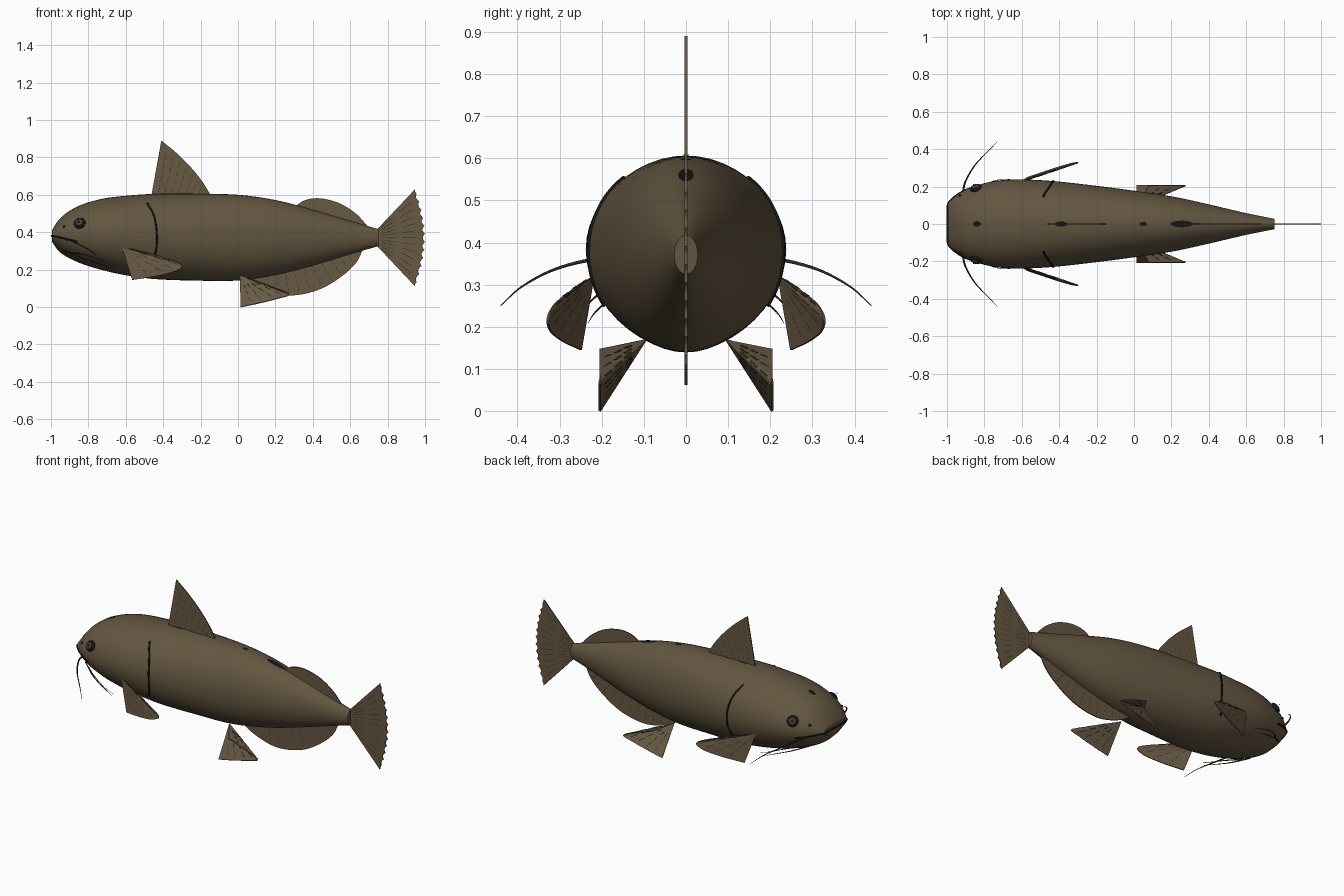
import bpy, bmesh, math
from mathutils import Vector as V

if "Cube" in bpy.data.objects:
    bpy.data.objects.remove(bpy.data.objects["Cube"])


def mat(name, r, g, b):
    m = bpy.data.materials.new(name)
    m.diffuse_color = (r, g, b, 1)
    m.use_nodes = True
    m.node_tree.nodes["Principled BSDF"].inputs["Base Color"].default_value = m.diffuse_color
    return m


SKIN = mat("olive skin", .125, .093, .052)
FIN = mat("fin brown", .135, .098, .057)
RAY = mat("dark ray", .03, .024, .016)
DARK = mat("near black", .008, .008, .008)
IRIS = mat("iris brown", .07, .052, .028)
GLINT = mat("eye glint", .3, .3, .28)

# body stations: x, top z, bottom z, half width
ST = [(-.995, .41, .35, .11), (-.96, .465, .30, .145), (-.90, .515, .26, .185), (-.82, .553, .226, .213),
      (-.72, .58, .196, .233), (-.60, .595, .170, .238), (-.45, .605, .15, .231), (-.25, .606, .142, .21),
      (0, .60, .142, .178), (.2, .572, .172, .148), (.4, .52, .222, .105), (.6, .46, .283, .058),
      (.75, .417, .325, .028)]


def section(x):
    """Smoothly interpolated top, bottom and half width at x."""
    i = max(k for k in range(len(ST) - 1) if k == 0 or ST[k][0] <= x)
    a, b = ST[i], ST[i + 1]
    p, q = ST[max(i - 1, 0)], ST[min(i + 2, len(ST) - 1)]
    d = b[0] - a[0]
    t = min(max((x - a[0]) / d, 0), 1)
    out = []
    for k in (1, 2, 3):
        m0 = (b[k] - p[k]) / (b[0] - p[0]) * d
        m1 = (q[k] - a[k]) / (q[0] - a[0]) * d
        out.append((2*t**3 - 3*t*t + 1)*a[k] + (t**3 - 2*t*t + t)*m0 + (3*t*t - 2*t**3)*b[k] + (t**3 - t*t)*m1)
    return out


def skin(x, z, side=1, off=0.0):
    """Point on the body flank at x and height z."""
    zt, zb, w = section(x)
    s = (z - (zt + zb) / 2) / ((zt - zb) / 2)
    return V((x, side * (w * math.sqrt(max(0, 1 - s * s)) + off), z))


def finish(bm, name, material, smooth=True):
    bmesh.ops.recalc_face_normals(bm, faces=bm.faces)
    me = bpy.data.meshes.new(name)
    bm.to_mesh(me)
    bm.free()
    ob = bpy.data.objects.new(name, me)
    bpy.context.collection.objects.link(ob)
    me.materials.append(material)
    if smooth:
        for p in me.polygons:
            p.use_smooth = True
    return ob


def tube(name, paths, radius, material, taper=False):
    """One curve object made of round strands."""
    cu = bpy.data.curves.new(name, 'CURVE')
    cu.dimensions = '3D'
    cu.bevel_depth = radius
    cu.bevel_resolution = 1
    cu.use_fill_caps = True
    for path in paths:
        sp = cu.splines.new('POLY')
        sp.points.add(len(path) - 1)
        for i, p in enumerate(path):
            sp.points[i].co = (*p, 1)
            sp.points[i].radius = 1 - .85 * i / (len(path) - 1) if taper else 1
    cu.materials.append(material)
    ob = bpy.data.objects.new(name, cu)
    bpy.context.collection.objects.link(ob)


def curve(pts, n=16):
    """Catmull-Rom path through a few points."""
    P = [V(p) for p in pts]
    P = [2 * P[0] - P[1]] + P + [2 * P[-1] - P[-2]]
    out = []
    for i in range(1, len(P) - 2):
        a, b, c, d = P[i-1:i+3]
        for k in range(n):
            t = k / n
            out.append(.5 * (2*b + (c - a)*t + (2*a - 5*b + 4*c - d)*t*t + (3*b - a - 3*c + d)*t**3))
    return out + [P[-2]]


def fin(name, root, rim, rays, thick=.006, dash=(.15, .92, 1)):
    """Thin plate between a root line and a rim line of equal length, with dashed rays."""
    bm = bmesh.new()
    A = [bm.verts.new(p) for p in root]
    B = [bm.verts.new(p) for p in rim]
    for i in range(len(A) - 1):
        bm.faces.new((A[i], A[i+1], B[i+1], B[i]))
    bmesh.ops.remove_doubles(bm, verts=bm.verts, dist=1e-5)
    ob = finish(bm, name, FIN, False)
    so = ob.modifiers.new("thickness", 'SOLIDIFY')
    so.thickness, so.offset = thick, 0
    paths = []
    s, e, n = dash
    for k in range(1, rays):
        i = round(k * (len(root) - 1) / rays)
        a, b = V(root[i]), V(rim[i])
        for j in range(n):
            paths.append([a.lerp(b, s + (e - s) * (j + .1) / n), a.lerp(b, s + (e - s) * (j + .75) / n)])
    tube(name + "_rays", paths, thick * .62, RAY)


# body
bm = bmesh.new()
N, prev = 48, None
xs = [-.995 + 1.745 * i / 70 for i in range(71)]
for x in xs:
    zt, zb, w = section(x)
    ring = [bm.verts.new((x, w * math.cos(2*math.pi*k/N), (zt+zb)/2 + (zt-zb)/2 * math.sin(2*math.pi*k/N)))
            for k in range(N)]
    if prev:
        for k in range(N):
            bm.faces.new((prev[k], prev[(k+1) % N], ring[(k+1) % N], ring[k]))
    else:
        first = ring
    prev = ring
bm.faces.new(first)
bm.faces.new(prev)
body = finish(bm, "body", SKIN)
body.data.polygons[-1].use_smooth = body.data.polygons[-2].use_smooth = False


# median fins
def lerp_line(a, b, n):
    return [V(a).lerp(V(b), i / (n - 1)) for i in range(n)]


rim = curve([(-.41, 0, .89), (-.33, 0, .825), (-.25, 0, .745), (-.19, 0, .67), (-.15, 0, .605)])
fin("dorsal_fin", lerp_line((-.465, 0, .585), (-.15, 0, .59), len(rim)), rim, 9, dash=(.1, .9, 4))
rim = curve([(.30, 0, .535), (.36, 0, .572), (.44, 0, .581), (.54, 0, .556), (.63, 0, .50), (.695, 0, .43)])
fin("adipose_fin", lerp_line((.30, 0, .525), (.695, 0, .41), len(rim)), rim, 1)
rim = curve([(.02, 0, .155), (.10, 0, .105), (.22, 0, .066), (.33, 0, .066), (.45, 0, .10), (.56, 0, .168),
             (.63, 0, .235), (.665, 0, .30)])
fin("anal_fin", lerp_line((.02, 0, .165), (.665, 0, .31), len(rim)), rim, 14, dash=(.1, .92, 4))

# tail fin with scalloped edge
n, rays = 96, 12
rim = []
for i in range(n + 1):
    s = 2 * i / n - 1
    rim.append(V((1 - .055 * s * s - .012 * abs(math.cos(math.pi * rays * i / n)) * (1 - abs(s) ** 8), 0, .37 + .258 * s)))
fin("tail_fin", lerp_line((.74, 0, .33), (.74, 0, .412), n + 1), rim, rays, dash=(.08, .96, 2))

# paired fins, eyes, nostrils, gills and barbels
for side, tag in ((-1, "right"), (1, "left")):
    def m(*pts):
        return [(x, side * y, z) for x, y, z in pts]

    rim = curve(m((-.565, .25, .145), (-.44, .292, .165), (-.34, .322, .19), (-.298, .328, .22),
                  (-.35, .315, .25), (-.45, .28, .28), (-.54, .25, .30)), 8)
    fin(tag + "_pectoral_fin", [m((-.62, .22, .32))[0]] * len(rim), rim, 8, dash=(.3, .95, 3))
    rim = curve(m((.015, .205, 0), (.11, .205, .02), (.21, .205, .045), (.275, .205, .068), (.19, .205, .105),
                  (.08, .205, .145)), 8)
    fin(tag + "_pelvic_fin", [m((.01, .095, .17))[0]] * len(rim), rim, 8, dash=(.3, .95, 3))

    # eye: socket, iris, pupil, glint as stacked discs
    c = skin(-.845, .447, side)
    e = .01
    dx = skin(-.845 + e, .447, side) - skin(-.845 - e, .447, side)
    dz = skin(-.845, .447 + e, side) - skin(-.845, .447 - e, side)
    nrm = dx.cross(dz).normalized()
    if nrm.y * side < 0:
        nrm = -nrm
    rot = nrm.to_track_quat('Z', 'Y').to_matrix().to_4x4()
    for part, r, off, mt in (("eye_rim", .032, .002, DARK), ("iris", .026, .006, IRIS),
                             ("pupil", .015, .012, DARK), ("glint", .004, .024, GLINT)):
        b = bmesh.new()
        bmesh.ops.create_uvsphere(b, u_segments=20, v_segments=10, radius=r)
        for v in b.verts:
            v.co.z *= .5
        b.transform(rot)
        shift = V((-.005, 0, .007)) if part == "glint" else V()
        bmesh.ops.translate(b, verts=b.verts, vec=c + nrm * off + shift)
        finish(b, tag + "_" + part, mt)
    b = bmesh.new()
    bmesh.ops.create_uvsphere(b, u_segments=10, v_segments=6, radius=.007)
    bmesh.ops.translate(b, verts=b.verts, vec=skin(-.93, .43, side))
    finish(b, tag + "_nostril", DARK)

    gill = curve([(-.485, 0, .555), (-.45, 0, .49), (-.435, 0, .41), (-.435, 0, .32), (-.455, 0, .25)])
    tube(tag + "_gill_line", [[skin(p.x, p.z, side, .001) for p in gill]], .005, DARK)
    tube(tag + "_long_barbel", [curve(m((-.915, .17, .36), (-.90, .23, .358), (-.85, .315, .335),
                                        (-.78, .39, .295), (-.73, .44, .25)))], .006, RAY, True)
    tube(tag + "_chin_barbels", [curve(m((-.93, .12, .30), (-.84, .18, .265), (-.75, .215, .235), (-.68, .232, .21))),
                                 curve(m((-.90, .14, .29), (-.82, .20, .28), (-.73, .235, .25), (-.66, .24, .225)))],
         .004, RAY, True)

# mouth line around the snout
half = [skin(-.86 - .13 * i / 20, .35 + .03 * (i / 20), 1, .001) for i in range(21)]
front = [V((-.997, .10, .38)), V((-.997, -.10, .38))]
tube("mouth_line", [half + front + [V((p.x, -p.y, p.z)) for p in reversed(half)]], .005, DARK)

# dark flecks along the back
bm = bmesh.new()
for x, lx, ly in ((-.84, .022, .015), (-.39, .035, .014), (.05, .018, .012), (.255, .06, .018)):
    vs = []
    for k in range(16):
        a = 2 * math.pi * k / 16
        px, py = x + lx * math.cos(a), ly * math.sin(a)
        zt, zb, w = section(px)
        vs.append(bm.verts.new((px, py, (zt+zb)/2 + (zt-zb)/2 * math.sqrt(1 - (py/w)**2) + .002)))
    bm.faces.new(vs)
finish(bm, "back_flecks", DARK, False)
